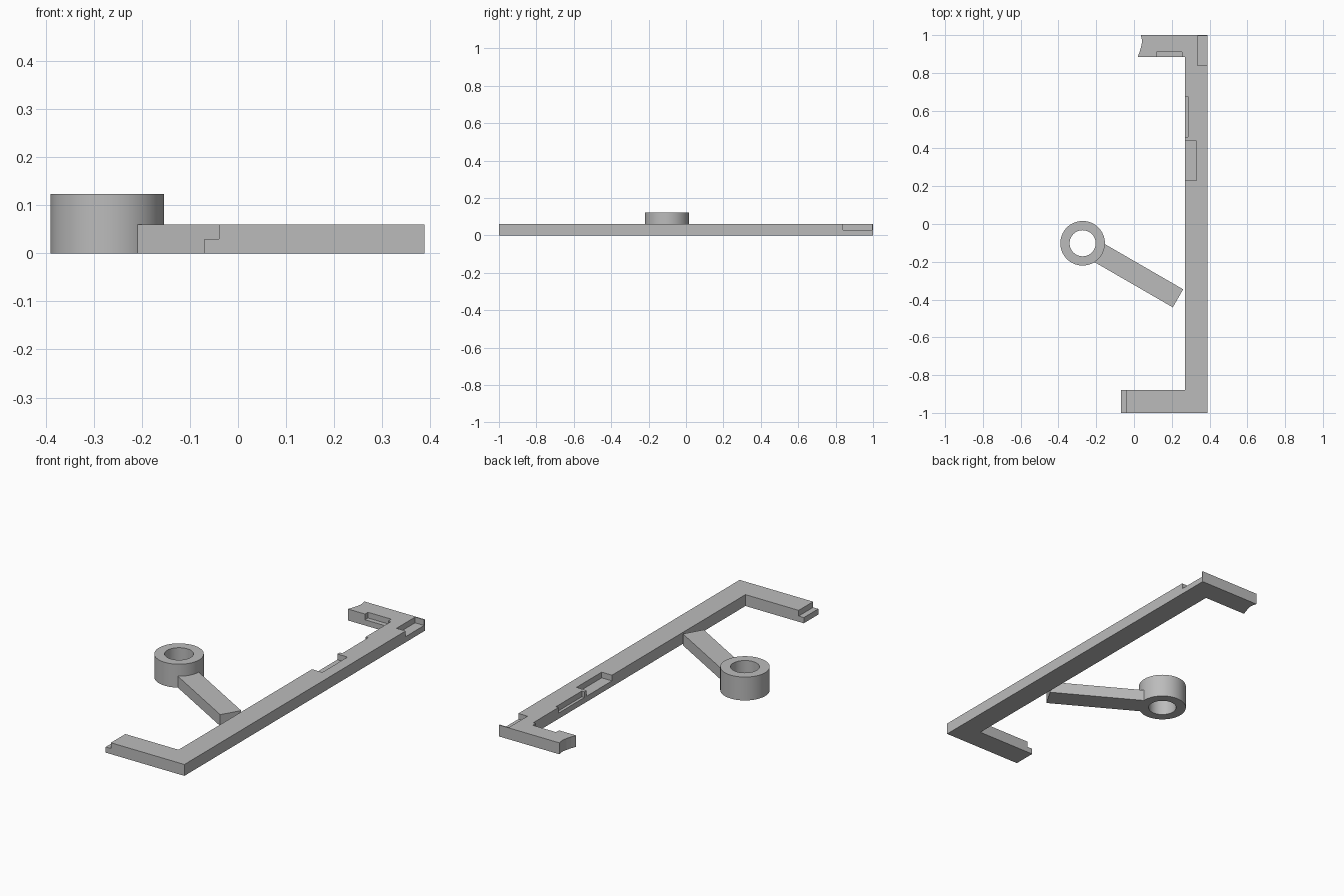
import bpy
import bmesh
from math import cos, sin, pi, radians

if "Cube" in bpy.data.objects:
    bpy.data.objects.remove(bpy.data.objects["Cube"], do_unlink=True)

GREY = (0.5, 0.5, 0.5, 1)
grey = bpy.data.materials.new("plain grey")
grey.use_nodes = True
grey.diffuse_color = GREY
grey.node_tree.nodes["Principled BSDF"].inputs["Base Color"].default_value = GREY

THICK = 0.06    # bracket thickness
HALF = 0.03     # height of notch floors


def make_object(name, bm):
    bmesh.ops.recalc_face_normals(bm, faces=bm.faces)
    mesh = bpy.data.meshes.new(name)
    bm.to_mesh(mesh)
    bm.free()
    mesh.materials.append(grey)
    obj = bpy.data.objects.new(name, mesh)
    bpy.context.collection.objects.link(obj)
    return obj


def prism(name, outline, z0, z1):
    """Extrude a flat outline upward from z0 to z1."""
    bm = bmesh.new()
    face = bm.faces.new([bm.verts.new((x, y, z0)) for x, y in outline])
    top = bmesh.ops.extrude_face_region(bm, geom=[face])["geom"]
    verts = [v for v in top if isinstance(v, bmesh.types.BMVert)]
    bmesh.ops.translate(bm, verts=verts, vec=(0, 0, z1 - z0))
    return make_object(name, bm)


def smooth(obj):
    bpy.ops.object.select_all(action="DESELECT")
    obj.select_set(True)
    bpy.context.view_layer.objects.active = obj
    bpy.ops.object.shade_smooth_by_angle(angle=radians(30))


def cut_notch(obj, x0, x1, y0, y1):
    """Remove the upper half of the bracket inside a rectangle."""
    box = [(x0, y0), (x1, y0), (x1, y1), (x0, y1)]
    cutter = prism("notch_cutter", box, HALF, 0.1)
    cutter.hide_render = True
    mod = obj.modifiers.new("notch", "BOOLEAN")
    mod.operation = "DIFFERENCE"
    mod.solver = "EXACT"
    mod.object = cutter
    bpy.context.view_layer.objects.active = obj
    bpy.ops.object.modifier_apply(modifier=mod.name)
    bpy.data.objects.remove(cutter, do_unlink=True)


# C-shaped bracket, with a scooped end on the rear arm
scoop = [(0.02, 0.885), (0.03, 0.912), (0.038, 0.94),
         (0.042, 0.96), (0.041, 0.98), (0.036, 1)]
bracket = prism("bracket_frame", [
    (-0.07, -1), (0.388, -1), (0.388, 1), *reversed(scoop),
    (0.27, 0.885), (0.27, -0.88), (-0.07, -0.88)], 0, THICK)

# Lap step, arm slot, two rail slots and the corner recess
for notch in [(-0.1, -0.04, -1.1, -0.8),
              (0.12, 0.255, 0.85, 0.91),
              (0.25, 0.285, 0.46, 0.675),
              (0.25, 0.33, 0.23, 0.44),
              (0.335, 0.42, 0.84, 0.994)]:
    cut_notch(bracket, *notch)

# Boss ring: a rectangular section swept around the bore
CX, CY = -0.272, -0.102
SIDES = 64
section = [(0.118, 0), (0.118, 0.123), (0.069, 0.123), (0.069, 0)]
bm = bmesh.new()
rings = []
for i in range(SIDES):
    a = 2 * pi * i / SIDES
    rings.append([bm.verts.new((CX + r * cos(a), CY + r * sin(a), z))
                  for r, z in section])
for i in range(SIDES):
    this, after = rings[i], rings[(i + 1) % SIDES]
    for j in range(4):
        k = (j + 1) % 4
        bm.faces.new((this[j], after[j], after[k], this[k]))
smooth(make_object("boss_ring", bm))

# Straight arm running from the ring toward the rail
ANGLE = radians(-30)


def along(d, w):
    return (CX + d * cos(ANGLE) - w * sin(ANGLE),
            CY + d * sin(ANGLE) + w * cos(ANGLE))


prism("boss_arm", [along(0.095, -0.055), along(0.583, -0.055),
                   along(0.583, 0.055), along(0.095, 0.055)], 0, THICK)
